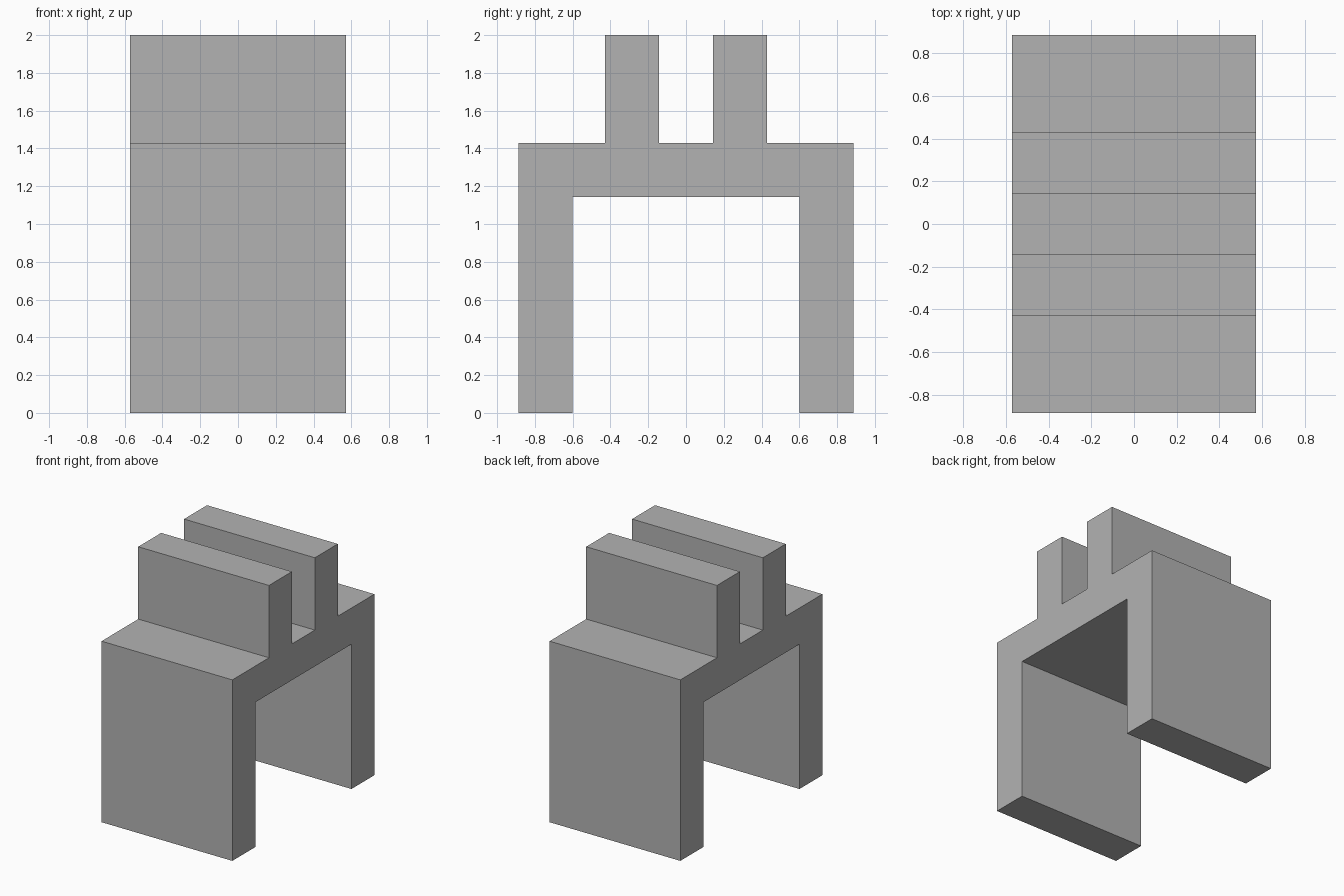
import bpy
import bmesh

default = bpy.data.objects.get("Cube")
if default:
    bpy.data.objects.remove(default, do_unlink=True)

# Plain grey for the whole part
grey = bpy.data.materials.new("plain_grey")
grey.use_nodes = True
colour = (0.45, 0.45, 0.45, 1)
grey.diffuse_color = colour
grey.node_tree.nodes["Principled BSDF"].inputs["Base Color"].default_value = colour

# Main dimensions
HALF_WIDTH = 0.571
LEG_IN, LEG_OUT = 0.6, 0.886
PRONG_IN, PRONG_OUT = 0.143, 0.429
DECK_LOW, DECK_TOP, HEIGHT = 1.143, 1.429, 2.0

# Back half of the side profile (y, z), from the underside round to the slot floor
half = [(LEG_IN, DECK_LOW), (LEG_IN, 0), (LEG_OUT, 0), (LEG_OUT, DECK_TOP),
        (PRONG_OUT, DECK_TOP), (PRONG_OUT, HEIGHT),
        (PRONG_IN, HEIGHT), (PRONG_IN, DECK_TOP)]
profile = half + [(-y, z) for y, z in reversed(half)]

# Extrude the mirrored profile across the width
bm = bmesh.new()
side = bm.faces.new([bm.verts.new((-HALF_WIDTH, y, z)) for y, z in profile])
extruded = bmesh.ops.extrude_face_region(bm, geom=[side], use_keep_orig=True)
moved = [v for v in extruded["geom"] if isinstance(v, bmesh.types.BMVert)]
bmesh.ops.translate(bm, verts=moved, vec=(2 * HALF_WIDTH, 0, 0))
bmesh.ops.recalc_face_normals(bm, faces=bm.faces)

mesh = bpy.data.meshes.new("slotted_bracket")
bm.to_mesh(mesh)
bm.free()
mesh.materials.append(grey)
bracket = bpy.data.objects.new("slotted_bracket", mesh)
bpy.context.collection.objects.link(bracket)
